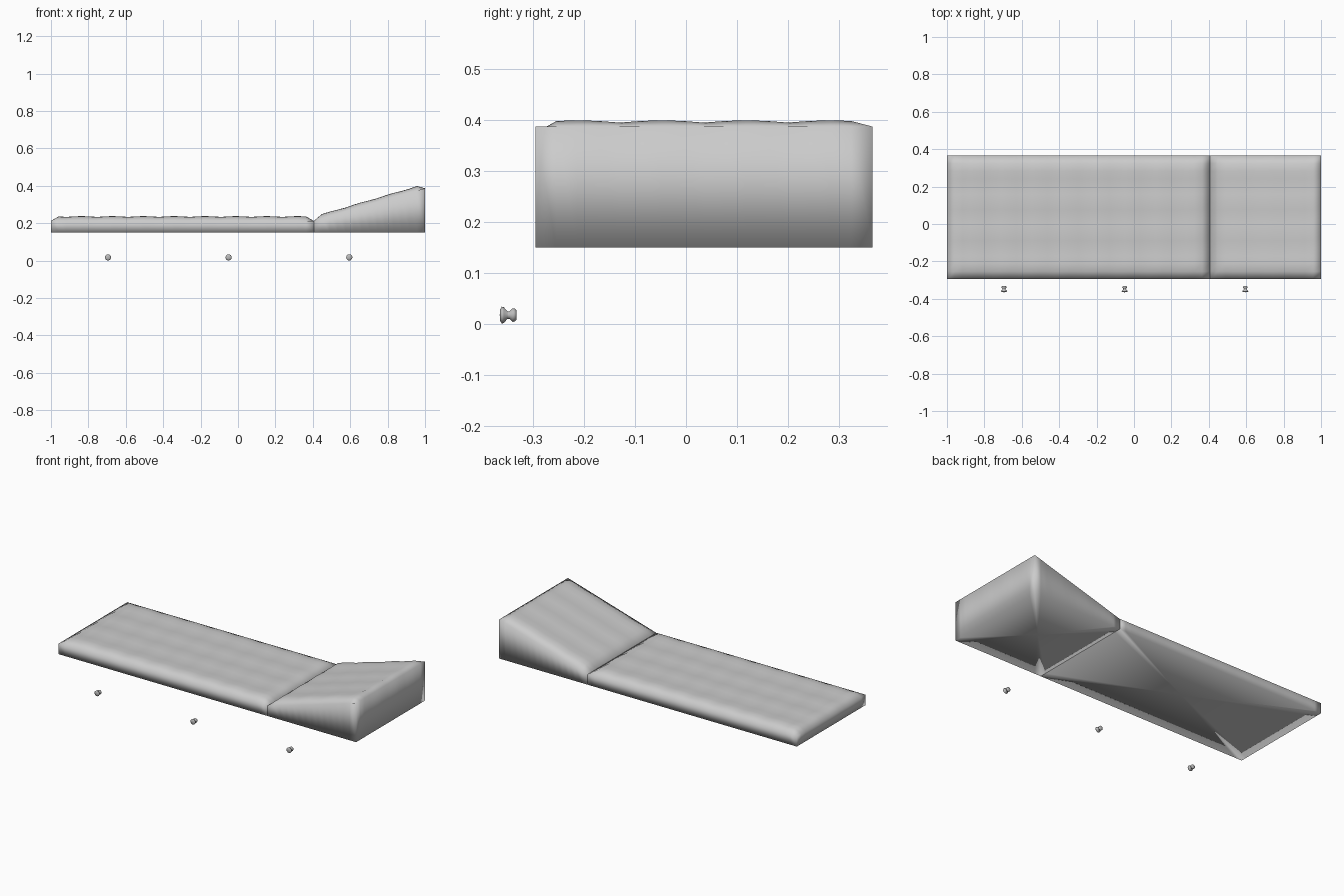
import bpy, bmesh, math
from mathutils import Matrix, Vector

if "Cube" in bpy.data.objects:
    bpy.data.objects.remove(bpy.data.objects["Cube"])


def material(name, rgb):
    m = bpy.data.materials.new(name)
    m.diffuse_color = (*rgb, 1)
    m.use_nodes = True
    m.node_tree.nodes["Principled BSDF"].inputs["Base Color"].default_value = m.diffuse_color
    return m


fabric = material("light grey fabric", (0.6, 0.6, 0.6))
metal = material("grey metal", (0.5, 0.5, 0.5))

Y0, Y1, BASE, SEAM = -0.295, 0.365, 0.15, 0.405
CELL = 0.165


def finish(bm, name, mat):
    bmesh.ops.recalc_face_normals(bm, faces=bm.faces)
    mesh = bpy.data.meshes.new(name)
    bm.to_mesh(mesh)
    bm.free()
    mesh.materials.append(mat)
    mesh.polygons.foreach_set("use_smooth", [True] * len(mesh.polygons))
    obj = bpy.data.objects.new(name, mesh)
    bpy.context.collection.objects.link(obj)
    return obj


def puff(x, y):
    # Quilted swelling: shallow valleys meeting in small tufts
    sx = abs(math.sin(math.pi * (x - 0.73) / CELL))
    sy = abs(math.sin(math.pi * (y - Y0) / CELL))
    return 0.016 + 0.0045 * (sx + sy)


def cushion(name, x0, x1, z0, z1, nx, ny=16):
    """Quilted top over straight walls, closed by a flat base fan."""
    bm = bmesh.new()
    grid = []
    for i in range(nx + 1):
        row = []
        for j in range(ny + 1):
            x = x0 + (x1 - x0) * i / nx
            y = Y0 + (Y1 - Y0) * j / ny
            z = z0 + (z1 - z0) * i / nx
            if 0 < i < nx and 0 < j < ny:
                z += puff(x, y)
            row.append(bm.verts.new((x, y, z)))
        grid.append(row)
    for i in range(nx):
        for j in range(ny):
            bm.faces.new((grid[i][j], grid[i + 1][j],
                          grid[i + 1][j + 1], grid[i][j + 1]))
    # Walls and base
    ring = [grid[i][0] for i in range(nx)] + [grid[nx][j] for j in range(ny)]
    ring += [grid[i][ny] for i in range(nx, 0, -1)] + [grid[0][j] for j in range(ny, 0, -1)]
    low = [bm.verts.new((v.co.x, v.co.y, BASE)) for v in ring]
    centre = bm.verts.new(((x0 + x1) / 2, (Y0 + Y1) / 2, BASE))
    n = len(ring)
    for k in range(n):
        m = (k + 1) % n
        bm.faces.new((ring[k], low[k], low[m], ring[m]))
        bm.faces.new((low[k], centre, low[m]))
    return finish(bm, name, fabric)


cushion("seat_cushion", -1.0, SEAM, 0.213, 0.213, 34)
cushion("sloped_headrest", SEAM, 1.0, 0.212, 0.387, 14)

# Hourglass knobs along the front: (y, radius) profile turned about the y axis
PROFILE = [(-0.365, 0.0), (-0.3645, 0.011), (-0.361, 0.0165), (-0.357, 0.0155),
           (-0.350, 0.0075), (-0.346, 0.0075), (-0.340, 0.0135),
           (-0.335, 0.0125), (-0.332, 0.009), (-0.332, 0.0)]


def knob(name, x):
    bm = bmesh.new()
    verts = [bm.verts.new((x, y, 0.0175 + r)) for y, r in PROFILE]
    edges = [bm.edges.new(p) for p in zip(verts, verts[1:])]
    bmesh.ops.spin(bm, geom=verts + edges, cent=(x, 0, 0.0175), axis=(0, 1, 0),
                   angle=math.tau, steps=20, use_duplicate=False)
    bmesh.ops.remove_doubles(bm, verts=bm.verts, dist=1e-5)
    return finish(bm, name, metal)


for label, x in (("left", -0.695), ("middle", -0.05), ("right", 0.595)):
    knob(label + "_knob", x)
